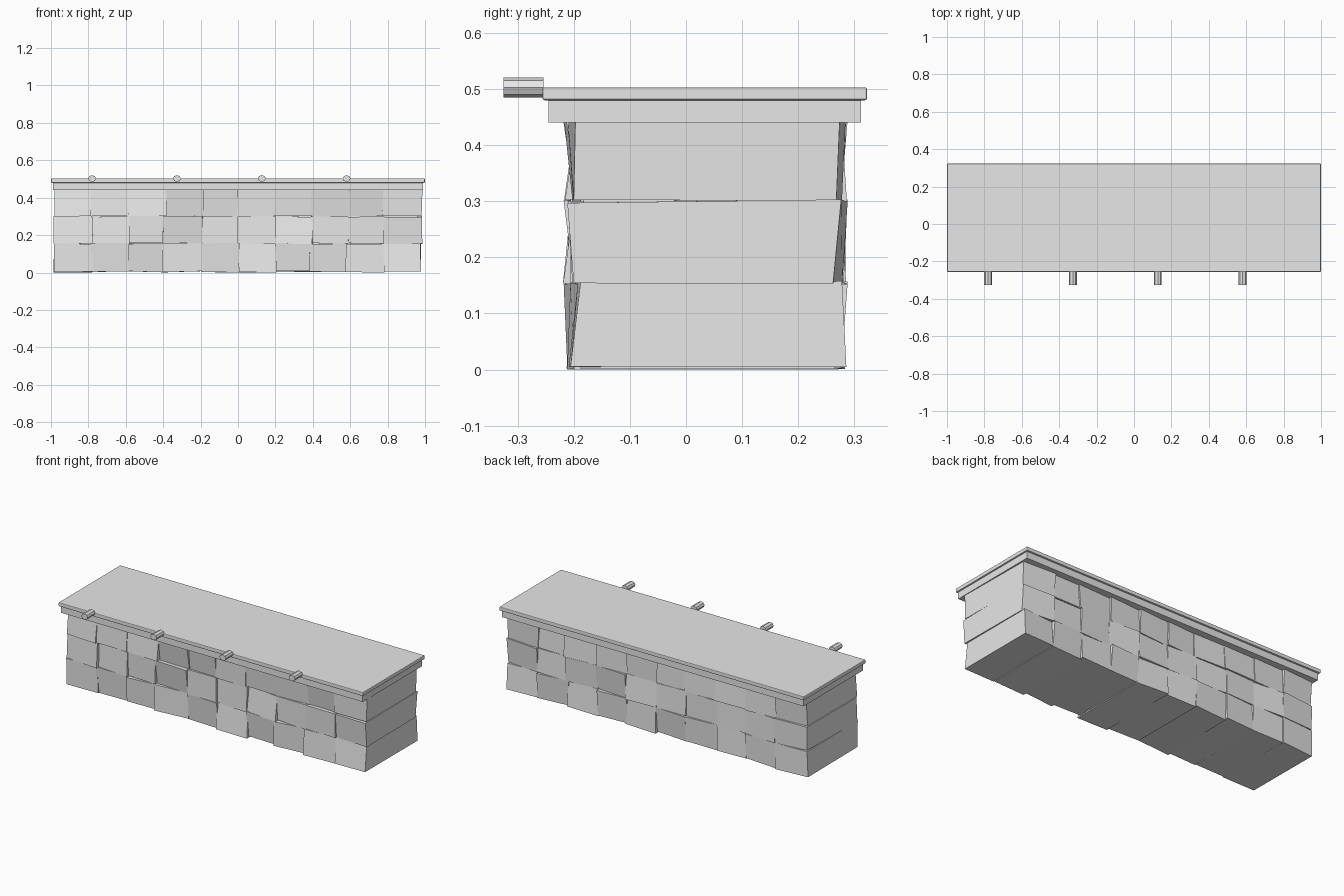
import bpy, bmesh, math, random

if "Cube" in bpy.data.objects:
    bpy.data.objects.remove(bpy.data.objects["Cube"])

random.seed(11)
stone = bpy.data.materials.new("grey_stone")
stone.diffuse_color = (0.8, 0.8, 0.8, 1)
stone.use_nodes = True
stone.node_tree.nodes["Principled BSDF"].inputs["Base Color"].default_value = stone.diffuse_color


def add_object(name, bm, smooth=False):
    bmesh.ops.recalc_face_normals(bm, faces=bm.faces)
    mesh = bpy.data.meshes.new(name)
    bm.to_mesh(mesh)
    bm.free()
    mesh.materials.append(stone)
    obj = bpy.data.objects.new(name, mesh)
    bpy.context.collection.objects.link(obj)
    if smooth:
        bpy.context.view_layer.objects.active = obj
        obj.select_set(True)
        bpy.ops.object.shade_smooth_by_angle(angle=math.radians(30))
        obj.select_set(False)
    return obj


def add_box(bm, x0, x1, y0, y1, z0, z1):
    """Box whose corners are returned as vertices."""
    verts = bmesh.ops.create_cube(bm, size=1)["verts"]
    for v in verts:
        v.co = (x1 if v.co.x > 0 else x0,
                y1 if v.co.y > 0 else y0,
                z1 if v.co.z > 0 else z0)
    return verts


def slab(name, x, y0, y1, z0, z1, bevel=0):
    bm = bmesh.new()
    add_box(bm, -x, x, y0, y1, z0, z1)
    obj = add_object(name, bm)
    if bevel:
        mod = obj.modifiers.new("rounded_edges", "BEVEL")
        mod.width, mod.segments = bevel, 2


# Rough stone courses: every block runs through the full depth
seams = [
    [-0.985, -0.78, -0.585, -0.40, -0.19, 0.005, 0.20, 0.385, 0.58, 0.78, 0.978],
    [-0.985, -0.78, -0.585, -0.40, -0.19, 0.0, 0.20, 0.395, 0.59, 0.78, 0.985],
    [-0.985, -0.785, -0.59, -0.385, -0.185, -0.005, 0.19, 0.39, 0.60, 0.775, 0.983],
]
levels = [0.005, 0.155, 0.30, 0.445]
for row, xs in enumerate(seams):
    bm = bmesh.new()
    for x0, x1 in zip(xs, xs[1:]):
        # each end of a block leans in its own direction
        lean = {-1: (random.uniform(-1, 1), random.uniform(-1, 1)),
                1: (random.uniform(-1, 1), random.uniform(-1, 1))}
        for v in add_box(bm, x0, x1, -1, 1, levels[row], levels[row + 1]):
            side = 1 if v.co.y > 0 else -1
            sx = 1 if v.co.x > (x0 + x1) / 2 else -1
            sz = 1 if v.co.z > levels[row] + 0.05 else -1
            a, b = lean[side]
            push = max(-1, min(1, 0.6 * (a * sx + b * sz) + random.uniform(-0.3, 0.3)))
            v.co.y = (0.275 + 0.013 * push) if side > 0 else (-0.202 - 0.017 * push)
            outer = abs(v.co.x) > 0.95
            v.co.x += random.uniform(-0.004, 0.004) if outer else sx * random.uniform(-0.001, 0.006)
            if row > 0 or sz > 0:
                v.co.z += random.uniform(-0.003, 0.004)
            else:
                v.co.z = random.uniform(0.0, 0.008)
    if row == 0:
        min(bm.verts, key=lambda v: v.co.z).co.z = 0
    add_object(f"stone_course_{row + 1}", bm, smooth=True)

# Core that closes the joints between the blocks
slab("stone_core", 0.96, -0.183, 0.26, 0.01, 0.445)

# Counter: moulding below, rounded top slab above
slab("counter_moulding", 0.99, -0.245, 0.312, 0.44, 0.482)
slab("counter_top", 0.999, -0.256, 0.323, 0.48, 0.503, bevel=0.004)

# Pegs along the front edge
for i in range(4):
    bm = bmesh.new()
    verts = bmesh.ops.create_cone(bm, cap_ends=True, segments=8,
                                  radius1=1, radius2=1, depth=1)["verts"]
    for v in verts:
        x, y, z = v.co
        v.co = (-0.78 + 0.4535 * i + 0.021 * x, -0.2895 + 0.071 * z, 0.5025 + 0.0178 * y)
    add_object(f"front_peg_{i + 1}", bm)
